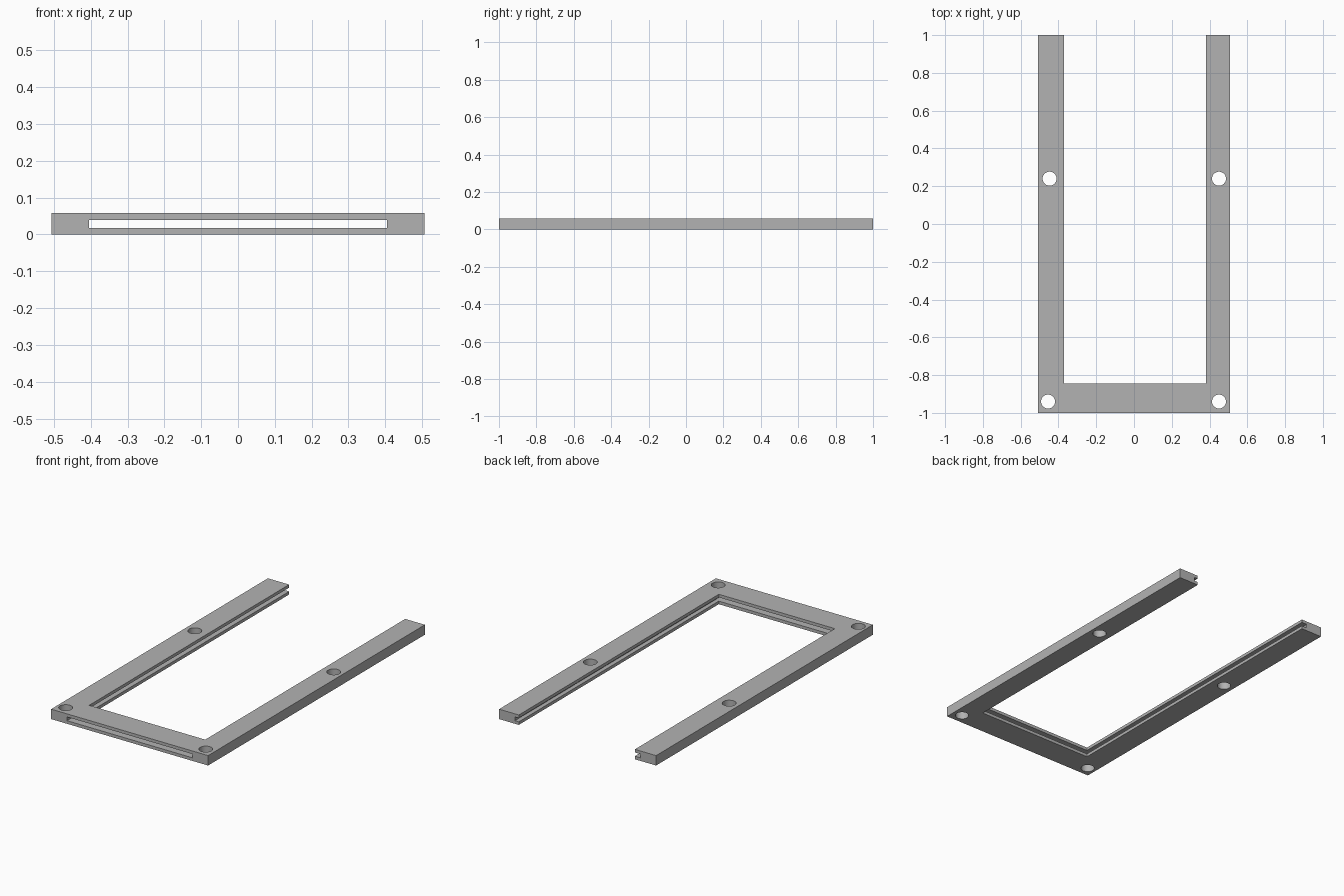
import bpy, bmesh
from math import cos, sin, pi, radians

cube = bpy.data.objects.get("Cube")
if cube:
    bpy.data.objects.remove(cube, do_unlink=True)

grey = bpy.data.materials.new("plain grey")
grey.use_nodes = True
colour = (0.45, 0.45, 0.45, 1)
grey.diffuse_color = colour
grey.node_tree.nodes["Principled BSDF"].inputs["Base Color"].default_value = colour

W, L = 0.507, 1.0                      # half width and half length
IN_L, IN_R, IN_Y = -0.37, 0.38, -0.845  # edges of the open centre
FLOOR, SEAM, TOP = 0.018, 0.04, 0.058   # layer heights
SLOT = 0.405                            # half width of the sliding slot
HOLES = [(-0.447, 0.24), (0.45, 0.24), (-0.455, -0.94), (0.45, -0.94)]
RADIUS = 0.037

outline = [(-W, -L), (W, -L), (W, L), (IN_R, L), (IN_R, IN_Y),
           (IN_L, IN_Y), (IN_L, L), (-W, L)]


def circle(cx, cy, n=40):
    return [(cx + RADIUS * cos(2 * pi * i / n), cy + RADIUS * sin(2 * pi * i / n))
            for i in range(n)]


def plate(name, z0, z1):
    """U-shaped plate with the screw holes, filled and extruded from outlines."""
    curve = bpy.data.curves.new(name + "_outline", "CURVE")
    curve.dimensions = "2D"
    curve.fill_mode = "BOTH"
    curve.extrude = (z1 - z0) / 2
    for points in [outline] + [circle(*h) for h in HOLES]:
        spline = curve.splines.new("POLY")
        spline.points.add(len(points) - 1)
        for p, (x, y) in zip(spline.points, points):
            p.co = (x, y, 0, 1)
        spline.use_cyclic_u = True
    helper = bpy.data.objects.new(name + "_helper", curve)
    bpy.context.collection.objects.link(helper)
    bpy.context.view_layer.update()
    mesh = bpy.data.meshes.new_from_object(
        helper.evaluated_get(bpy.context.evaluated_depsgraph_get()))
    bpy.data.objects.remove(helper, do_unlink=True)

    # weld the caps to the walls and lift to the right height
    bm = bmesh.new()
    bm.from_mesh(mesh)
    bmesh.ops.remove_doubles(bm, verts=bm.verts, dist=1e-5)
    bmesh.ops.translate(bm, verts=bm.verts, vec=(0, 0, (z0 + z1) / 2))
    bmesh.ops.recalc_face_normals(bm, faces=bm.faces)
    bmesh.ops.dissolve_limit(bm, angle_limit=radians(1), verts=bm.verts, edges=bm.edges)
    bm.to_mesh(mesh)
    bm.free()
    mesh.name = name
    mesh.materials.clear()
    mesh.materials.append(grey)
    obj = bpy.data.objects.new(name, mesh)
    bpy.context.collection.objects.link(obj)
    return obj


base = plate("slotted_base", 0, SEAM)
lid = plate("top_plate", SEAM, TOP)

# Slot milled into the base along its whole length
bpy.ops.mesh.primitive_cube_add(size=1, location=(0, 0, FLOOR + 0.05))
cutter = bpy.context.object
cutter.name = "slot_cutter"
cutter.scale = (2 * SLOT, 2 * L + 0.2, 0.1)
cutter.hide_render = True
cutter.data.materials.append(grey)
cut = base.modifiers.new("slot", "BOOLEAN")
cut.operation = "DIFFERENCE"
cut.solver = "EXACT"
cut.object = cutter
bpy.ops.object.select_all(action="DESELECT")
base.select_set(True)
bpy.context.view_layer.objects.active = base
bpy.ops.object.modifier_apply(modifier=cut.name)
bpy.data.objects.remove(cutter, do_unlink=True)

# Round holes shade smooth, corners stay crisp
lid.select_set(True)
bpy.ops.object.shade_smooth_by_angle(angle=radians(30))
